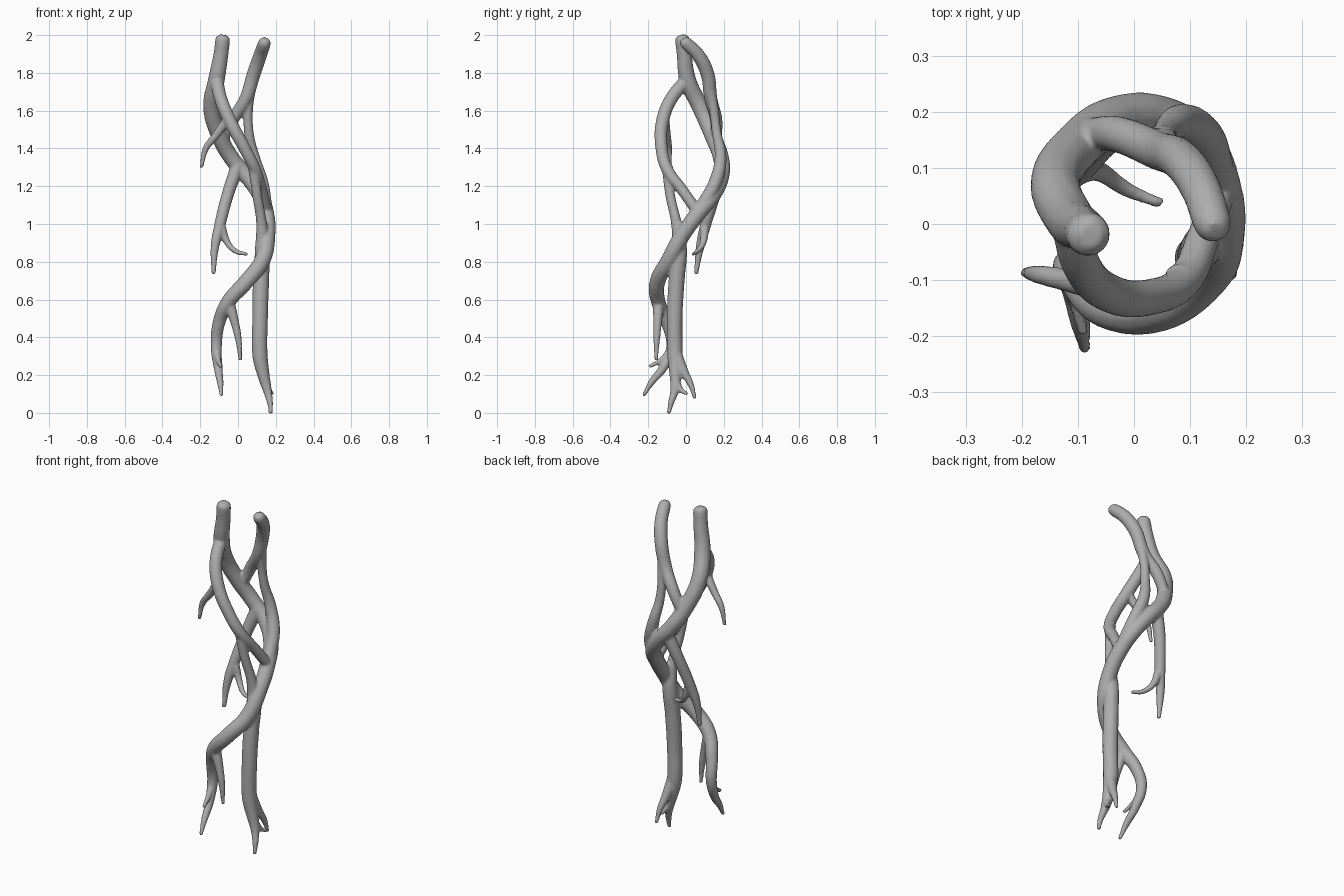
import bpy

parts = []


def vine(name, pts):
    """Tapered tube through (x, y, z, radius) points."""
    cu = bpy.data.curves.new(name, 'CURVE')
    cu.dimensions = '3D'
    cu.bevel_depth = 1.0
    cu.bevel_resolution = 4
    cu.resolution_u = 8
    cu.use_fill_caps = True
    sp = cu.splines.new('BEZIER')
    sp.radius_interpolation = 'CARDINAL'
    sp.bezier_points.add(len(pts) - 1)
    for bp, (x, y, z, r) in zip(sp.bezier_points, pts):
        bp.co = (x, y, z)
        bp.radius = r
        bp.handle_left_type = bp.handle_right_type = 'AUTO'
    ob = bpy.data.objects.new(name, cu)
    bpy.context.collection.objects.link(ob)
    parts.append(ob)


# main stem: spirals behind, round the right side and to the front
vine("main_stem", [
    (-0.078, -0.022, 2.0, 0.022), (-0.08, -0.02, 1.985, 0.038), (-0.09, -0.01, 1.9, 0.04),
    (-0.115, 0.01, 1.76, 0.045), (-0.14, 0.075, 1.62, 0.045),
    (-0.10, 0.14, 1.47, 0.044), (-0.035, 0.185, 1.35, 0.043), (0.045, 0.188, 1.255, 0.042),
    (0.115, 0.145, 1.155, 0.042), (0.15, 0.06, 1.05, 0.043), (0.155, -0.02, 0.94, 0.043),
    (0.13, -0.09, 0.81, 0.043), (0.04, -0.152, 0.69, 0.042), (-0.05, -0.147, 0.59, 0.039),
    (-0.10, -0.10, 0.48, 0.034), (-0.115, -0.075, 0.35, 0.03), (-0.105, -0.12, 0.24, 0.024),
    (-0.095, -0.18, 0.165, 0.018), (-0.087, -0.226, 0.09, 0.01)])

# second stem, its two links into the main stem
vine("second_stem", [
    (0.147, -0.014, 1.98, 0.02), (0.142, -0.004, 1.964, 0.033), (0.12, 0.06, 1.90, 0.036),
    (0.085, 0.112, 1.80, 0.037), (0.04, 0.132, 1.66, 0.035), (-0.03, 0.16, 1.55, 0.033),
    (-0.08, 0.16, 1.45, 0.03)])
vine("second_stem_drop", [
    (0.08, 0.114, 1.78, 0.03), (0.055, 0.145, 1.62, 0.026), (0.058, 0.163, 1.48, 0.026),
    (0.085, 0.183, 1.35, 0.032), (0.125, 0.155, 1.22, 0.036), (0.145, 0.09, 1.1, 0.036)])

# front link and the straight stem it feeds
vine("front_link", [
    (-0.115, 0.01, 1.77, 0.036), (-0.09, -0.08, 1.66, 0.035), (-0.04, -0.125, 1.54, 0.035),
    (0.03, -0.13, 1.41, 0.033), (0.09, -0.10, 1.29, 0.032), (0.125, -0.02, 1.18, 0.03),
    (0.15, 0.05, 1.08, 0.03)])
vine("straight_stem", [
    (0.08, -0.10, 1.31, 0.029), (0.10, -0.085, 1.16, 0.026), (0.125, -0.05, 1.0, 0.029),
    (0.13, -0.035, 0.88, 0.04), (0.122, -0.05, 0.70, 0.043), (0.117, -0.06, 0.50, 0.042),
    (0.117, -0.058, 0.30, 0.041), (0.135, -0.055, 0.2, 0.033), (0.155, -0.06, 0.12, 0.024),
    (0.17, -0.08, 0.05, 0.016), (0.173, -0.092, -0.004, 0.011)])

# hanging branch at the back
vine("hanging_branch", [
    (0.0, 0.185, 1.31, 0.037), (-0.05, 0.155, 1.17, 0.033), (-0.095, 0.105, 1.0, 0.03),
    (-0.122, 0.075, 0.88, 0.023), (-0.13, 0.053, 0.735, 0.012)])

# twigs
vine("hanging_twig", [(-0.09, 0.10, 0.99, 0.024), (-0.055, 0.09, 0.90, 0.018),
                      (-0.01, 0.06, 0.855, 0.014), (0.05, 0.036, 0.84, 0.01)])
vine("upper_twig", [(-0.05, -0.115, 1.56, 0.026), (-0.12, -0.10, 1.465, 0.021),
                    (-0.17, -0.09, 1.40, 0.017), (-0.194, -0.087, 1.298, 0.01)])
vine("lower_twig", [(-0.05, -0.145, 0.59, 0.031), (-0.02, -0.15, 0.49, 0.024),
                    (0.002, -0.155, 0.39, 0.018), (0.012, -0.158, 0.278, 0.01)])
vine("lower_spur", [(-0.115, -0.08, 0.33, 0.022), (-0.105, -0.13, 0.28, 0.015),
                    (-0.09, -0.195, 0.245, 0.01)])
vine("root_back", [(0.122, -0.055, 0.32, 0.032), (0.14, -0.012, 0.22, 0.025),
                   (0.155, 0.025, 0.15, 0.017), (0.162, 0.048, 0.075, 0.01)])
vine("root_side", [(0.15, -0.055, 0.16, 0.024), (0.165, -0.025, 0.12, 0.015),
                   (0.184, 0.008, 0.1, 0.01)])

# fuse every tube into one flowing surface
bpy.ops.object.select_all(action='DESELECT')
for ob in parts:
    ob.select_set(True)
bpy.context.view_layer.objects.active = parts[0]
bpy.ops.object.convert(target='MESH')
bpy.ops.object.join()
root = bpy.context.view_layer.objects.active
root.name = "twisted_vines"
remesh = root.modifiers.new("fuse", 'REMESH')
remesh.mode = 'VOXEL'
remesh.voxel_size = 0.0065
remesh.use_smooth_shade = True
smooth = root.modifiers.new("soften", 'SMOOTH')
smooth.factor = 0.5
smooth.iterations = 5

# dark grey bark
bark = bpy.data.materials.new("bark")
bark.diffuse_color = (0.42, 0.42, 0.42, 1)
root.data.materials.clear()
root.data.materials.append(bark)
